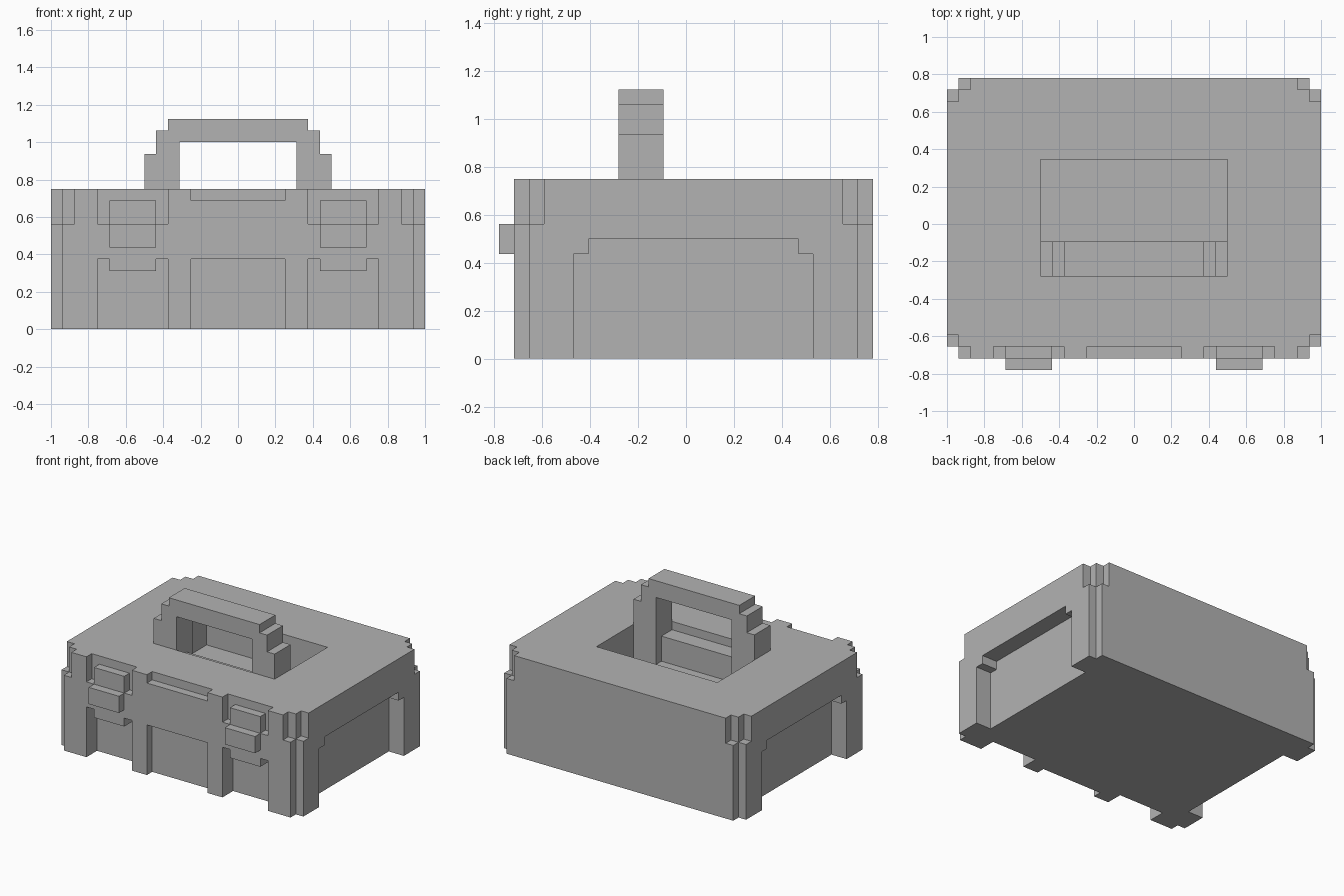
import bpy
import bmesh

cube = bpy.data.objects.get("Cube")
if cube:
    bpy.data.objects.remove(cube, do_unlink=True)

U = 1 / 16  # block size; y is counted from the foremost block face

grey = bpy.data.materials.new("plain grey")
grey.use_nodes = True
COLOUR = (0.45, 0.45, 0.45, 1)
grey.diffuse_color = COLOUR
grey.node_tree.nodes["Principled BSDF"].inputs["Base Color"].default_value = COLOUR


def prism(name, axis, profile, lo, hi):
    """Extrude a profile given in blocks along one axis."""
    def place(a, b, c):
        x, y, z = {"x": (c, a, b), "y": (a, c, b), "z": (a, b, c)}[axis]
        return (x * U, (y - 12.5) * U, z * U)

    bm = bmesh.new()
    face = bm.faces.new([bm.verts.new(place(a, b, lo)) for a, b in profile])
    ext = bmesh.ops.extrude_face_region(bm, geom=[face])
    step = [p - q for p, q in zip(place(0, 0, hi), place(0, 0, lo))]
    moved = [g for g in ext["geom"] if isinstance(g, bmesh.types.BMVert)]
    bmesh.ops.translate(bm, vec=step, verts=moved)
    bmesh.ops.recalc_face_normals(bm, faces=bm.faces)
    mesh = bpy.data.meshes.new(name)
    bm.to_mesh(mesh)
    bm.free()
    mesh.materials.append(grey)
    obj = bpy.data.objects.new(name, mesh)
    bpy.context.collection.objects.link(obj)
    return obj


def rect(a0, a1, b0, b1):
    return [(a0, b0), (a1, b0), (a1, b1), (a0, b1)]


def box(name, x, y, z):
    return prism(name, "z", rect(*x, *y), *z)


body = box("case_body", (-16, 16), (1, 25), (0, 12))


def carve(cutter):
    mod = body.modifiers.new("carve", "BOOLEAN")
    mod.operation = "DIFFERENCE"
    mod.solver = "EXACT"
    mod.object = cutter
    bpy.context.view_layer.objects.active = body
    bpy.ops.object.modifier_apply(modifier=mod.name)
    bpy.data.objects.remove(cutter, do_unlink=True)


# Top pit and the two shallow recesses in the middle of the front
carve(box("pit_cutter", (-8, 8), (8, 18), (8, 13)))
carve(box("front_cutter", (-4, 4), (0, 2), (-1, 6)))
carve(box("lip_cutter", (-4, 4), (0, 2), (11, 13)))

# Recess outlines
corner = [(14, 0), (17, 0), (17, 3), (15, 3), (15, 2), (14, 2)]
front_bay = [(6, -1), (12, -1), (12, 6), (11, 6), (11, 5), (7, 5), (7, 6), (6, 6)]
side_bay = [(5, -1), (21, -1), (21, 7), (20, 7), (20, 8), (6, 8), (6, 7), (5, 7)]

for side, s in (("left", 1), ("right", -1)):
    # Stepped corners, wider near the lid
    for flip in (False, True):
        def turn(points):
            return [(s * x, 26 - y if flip else y) for x, y in points]
        carve(prism("corner_cutter", "z", turn(rect(15, 17, 0, 2)), -1, 13))
        carve(prism("lid_corner_cutter", "z", turn(corner), 9, 13))

    # Bays in the front and the side
    carve(prism("bay_cutter", "y", [(s * x, z) for x, z in front_bay], 0, 3))
    carve(prism("side_cutter", "x", side_bay, *sorted((s * 14, s * 17))))

    # Latch and the recess it sits in
    carve(prism("latch_cutter", "y", [(s * x, z) for x, z in rect(6, 12, 9, 13)], 0, 2))
    latch_x = sorted((s * 7, s * 11))
    box(side + "_latch_top", latch_x, (1, 2), (9, 11))
    box(side + "_latch_catch", latch_x, (0, 1), (7, 9))

# Handle: stepped arch whose legs stand in the pit
half = [(5, 16), (5, 8), (8, 8), (8, 15), (7, 15), (7, 17), (6, 17), (6, 18)]
prism("handle", "y", half + [(-x, z) for x, z in reversed(half)], 8, 11)
box("handle_ledge", (-5, 5), (8, 10), (8, 11))
